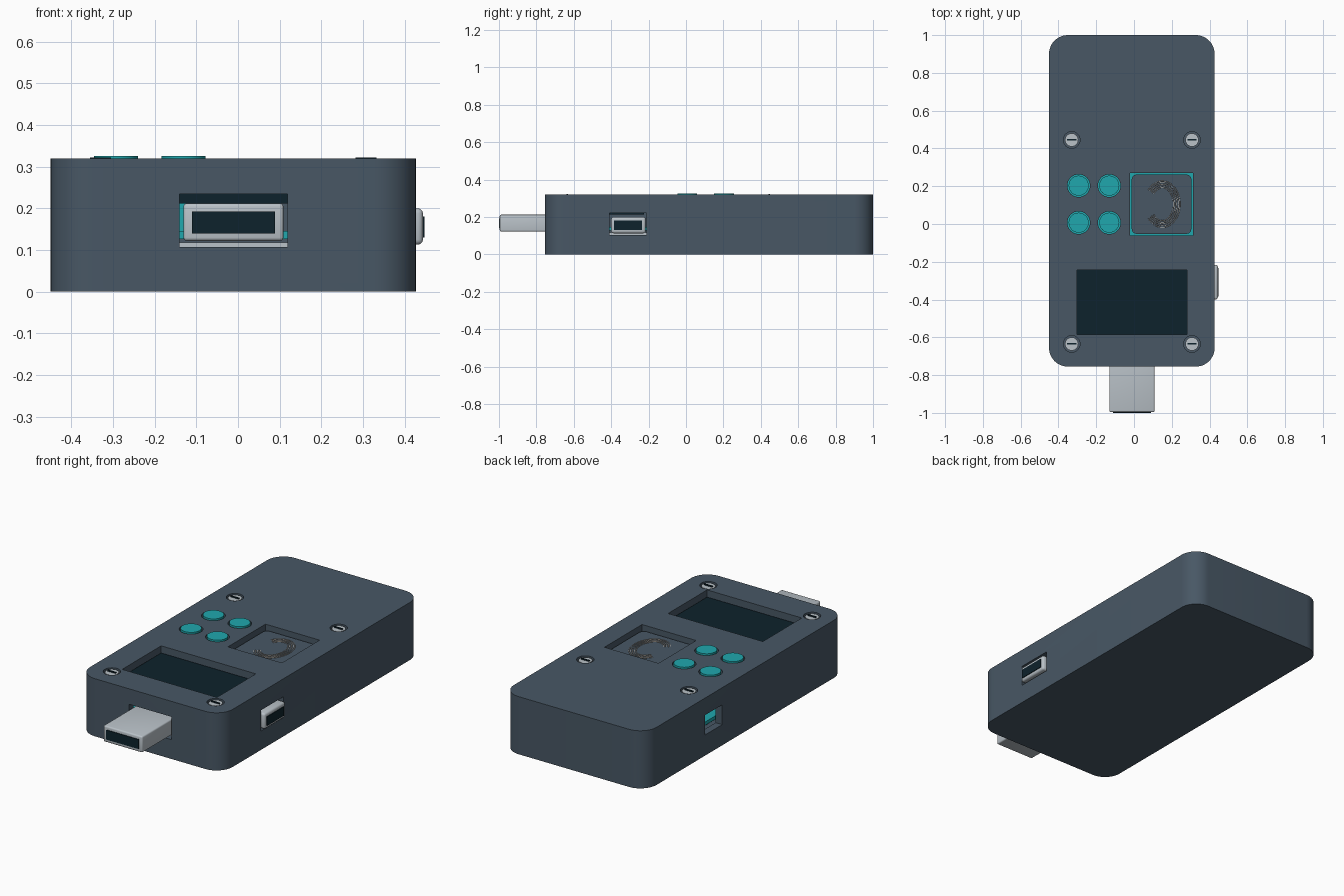
import bpy, bmesh, math

cube = bpy.data.objects.get("Cube")
if cube:
    bpy.data.objects.remove(cube, do_unlink=True)


def material(name, rgb):
    m = bpy.data.materials.new(name)
    m.use_nodes = True
    m.diffuse_color = (*rgb, 1)
    m.node_tree.nodes["Principled BSDF"].inputs["Base Color"].default_value = (*rgb, 1)
    return m


SLATE = material("slate shell", (0.065, 0.096, 0.13))
TEAL = material("teal", (0.014, 0.39, 0.42))
DARK = material("dark glass", (0.004, 0.016, 0.025))
METAL = material("light metal", (0.49, 0.54, 0.58))
TRACE = material("pale trace", (0.55, 0.50, 0.44))


def finish(bm, name, mat):
    mesh = bpy.data.meshes.new(name)
    bm.to_mesh(mesh)
    bm.free()
    ob = bpy.data.objects.new(name, mesh)
    bpy.context.collection.objects.link(ob)
    if mat:
        mesh.materials.append(mat)
    return ob


def box(name, lo, hi, mat=None, radius=0, axis=None, segments=3):
    """Box between two corners; bevels edges along one axis, or all of them."""
    bm = bmesh.new()
    bmesh.ops.create_cube(bm, size=1)
    for v in bm.verts:
        v.co = [(a + b) / 2 + c * (b - a) for a, b, c in zip(lo, hi, v.co)]
    if radius:
        edges = [e for e in bm.edges if axis is None or
                 abs((e.verts[0].co - e.verts[1].co).normalized()[axis]) > 0.9]
        bmesh.ops.bevel(bm, geom=edges, offset=radius, segments=segments,
                        profile=0.5, affect='EDGES')
    return finish(bm, name, mat)


def disc(name, x, y, z0, z1, r, mat=None):
    bm = bmesh.new()
    bmesh.ops.create_cone(bm, cap_ends=True, segments=32, radius1=r, radius2=r, depth=z1 - z0)
    bmesh.ops.translate(bm, verts=bm.verts, vec=(x, y, (z0 + z1) / 2))
    return finish(bm, name, mat)


def smooth(ob):
    bpy.ops.object.select_all(action='DESELECT')
    ob.select_set(True)
    bpy.context.view_layer.objects.active = ob
    bpy.ops.object.shade_smooth_by_angle(angle=math.radians(35))


BUTTONS = [(x, y) for x in (-0.293, -0.131) for y in (0.203, 0.007)]
SCREWS = [(x, y) for x in (-0.33, 0.307) for y in (0.445, -0.635)]

# Hollow shell with its openings
shell = box("shell", (-0.45, -0.755, 0), (0.427, 1, 0.32), SLATE, 0.1, 2, 12)
cutters = [
    box("cavity", (-0.41, -0.715, 0.04), (0.387, 0.96, 0.28), None, 0.06, 2, 6),
    box("front_opening", (-0.141, -0.8, 0.107), (0.119, -0.6, 0.234)),
    box("left_opening", (0.3, -0.41, 0.105), (0.5, -0.21, 0.22)),
    box("right_slot", (-0.5, 0.325, 0.115), (-0.35, 0.475, 0.225)),
    box("screen_window", (-0.302, -0.585, 0.2), (0.28, -0.243, 0.4)),
    box("pad_window", (-0.02, -0.06, 0.2), (0.312, 0.27, 0.4)),
]
cutters += [disc("button_hole", x, y, 0.2, 0.4, 0.06) for x, y in BUTTONS]
cutters += [disc("screw_hole", x, y, 0.29, 0.4, 0.044) for x, y in SCREWS]
for cutter in cutters:
    cutter.hide_render = True
    mod = shell.modifiers.new("cut", 'BOOLEAN')
    mod.object = cutter
    mod.operation = 'DIFFERENCE'
    mod.solver = 'EXACT'
    bpy.context.view_layer.objects.active = shell
    bpy.ops.object.modifier_apply(modifier=mod.name)
for cutter in cutters:
    bpy.data.objects.remove(cutter, do_unlink=True)
smooth(shell)

# Parts inside the shell
box("circuit_board", (-0.4, -0.71, 0.127), (0.38, 0.7, 0.146), TEAL)
box("battery", (-0.3, -0.69, 0.045), (0.28, 0.5, 0.118), METAL)
box("screen", (-0.32, -0.63, 0.212), (0.3, -0.225, 0.276), DARK)

# Touch pad with its coil of thin traces
box("touch_pad", (-0.012, -0.052, 0.24), (0.304, 0.262, 0.292), SLATE, 0.025, 2)
coil = bpy.data.curves.new("coil", 'CURVE')
coil.dimensions = '3D'
coil.bevel_depth = 0.0017
coil.bevel_resolution = 0
for ring in range(5):
    line = coil.splines.new('POLY')
    line.points.add(40)
    for i, p in enumerate(line.points):
        a = math.radians(-142 + 284 * i / 40)
        p.co = (0.15 + (0.058 + 0.009 * ring) * math.cos(a),
                0.105 + (0.087 + 0.009 * ring) * math.sin(a), 0.293, 1)
coil.materials.append(TRACE)
bpy.context.collection.objects.link(bpy.data.objects.new("coil", coil))

# Buttons and slotted screws
for x, y in BUTTONS:
    smooth(disc("button", x, y, 0.146, 0.326, 0.053, TEAL))
for x, y in SCREWS:
    smooth(disc("screw", x, y, 0.29, 0.316, 0.035, METAL))
    box("screw_slot", (x - 0.025, y - 0.004, 0.314), (x + 0.025, y + 0.004, 0.322), DARK)

# Front plug and side port, each with a dark mouth
smooth(box("plug", (-0.131, -0.996, 0.122), (0.109, -0.6, 0.212), METAL, 0.008))
box("plug_mouth", (-0.111, -1, 0.14), (0.089, -0.992, 0.193), DARK)
smooth(box("side_port", (0.3, -0.4, 0.113), (0.444, -0.216, 0.2), METAL, 0.012))
box("side_port_mouth", (0.44, -0.384, 0.13), (0.448, -0.234, 0.18), DARK)
